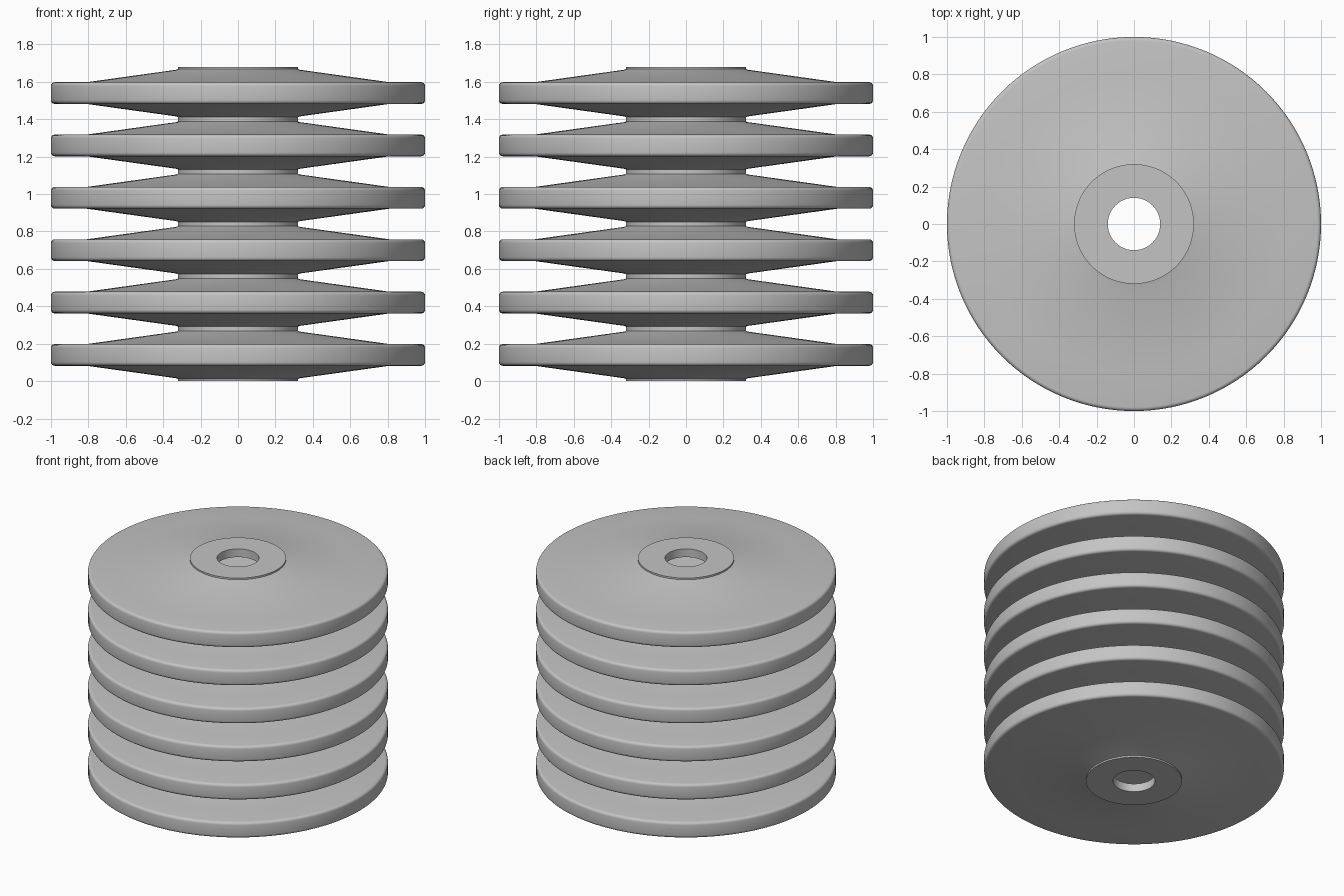
import bpy, bmesh, math
from mathutils import Vector, Matrix

cube = bpy.data.objects.get("Cube")
if cube:
    bpy.data.objects.remove(cube, do_unlink=True)

FOLDS, PITCH, SEGMENTS = 6, 0.28, 128
MID = PITCH / 2
RIM, HUB, HOLE = 1.0, 0.32, 0.14
RIM_HALF, ROUND = 0.058, 0.02

grey = bpy.data.materials.new("metal_grey")
grey.use_nodes = True
colour = (0.55, 0.55, 0.55, 1)
grey.diffuse_color = colour
grey.node_tree.nodes["Principled BSDF"].inputs["Base Color"].default_value = colour


def mirrored(half):
    """Lower half of a fold, followed by its reflection about the mid plane."""
    return half + [(r, PITCH - z) for r, z in reversed(half)]


def stacked(fold):
    """Repeat one fold's profile up the stack."""
    return [(r, z + i * PITCH) for i in range(FOLDS) for r, z in fold]


# Outer skin of a fold: neck, shallow cone, flat band, rounded rim
low = MID - RIM_HALF
outer_half = [(HUB, 0.012), (HUB + 0.015, 0.016), (0.81, low), (RIM - ROUND, low)]
for step in range(1, 5):
    a = step * math.pi / 8
    outer_half.append((RIM - ROUND + ROUND * math.sin(a),
                       low + ROUND - ROUND * math.cos(a)))

# Inner skin of a fold: bore lip and tapering hollow
inner_half = [(HOLE, 0.06), (HUB, 0.065), (0.8, MID - 0.005)]

top = FOLDS * PITCH
profile = [(HOLE, 0), (HUB, 0)] + stacked(mirrored(outer_half))
profile += [(HUB, top), (HOLE, top)] + stacked(mirrored(inner_half))[::-1]

# Revolve the closed profile around the vertical axis
bm = bmesh.new()
rings = []
for s in range(SEGMENTS):
    turn = Matrix.Rotation(2 * math.pi * s / SEGMENTS, 3, "Z")
    rings.append([bm.verts.new(turn @ Vector((r, 0, z))) for r, z in profile])
for s, ring in enumerate(rings):
    after = rings[(s + 1) % SEGMENTS]
    for i in range(len(ring)):
        j = (i + 1) % len(ring)
        bm.faces.new((ring[i], after[i], after[j], ring[j]))
bmesh.ops.recalc_face_normals(bm, faces=bm.faces)

mesh = bpy.data.meshes.new("bellows_stack")
bm.to_mesh(mesh)
bm.free()
mesh.materials.append(grey)
bellows = bpy.data.objects.new("bellows_stack", mesh)
bpy.context.collection.objects.link(bellows)

# Smooth shading with crisp hub and bore edges
bpy.ops.object.select_all(action="DESELECT")
bellows.select_set(True)
bpy.context.view_layer.objects.active = bellows
bpy.ops.object.shade_smooth_by_angle(angle=math.radians(35))
